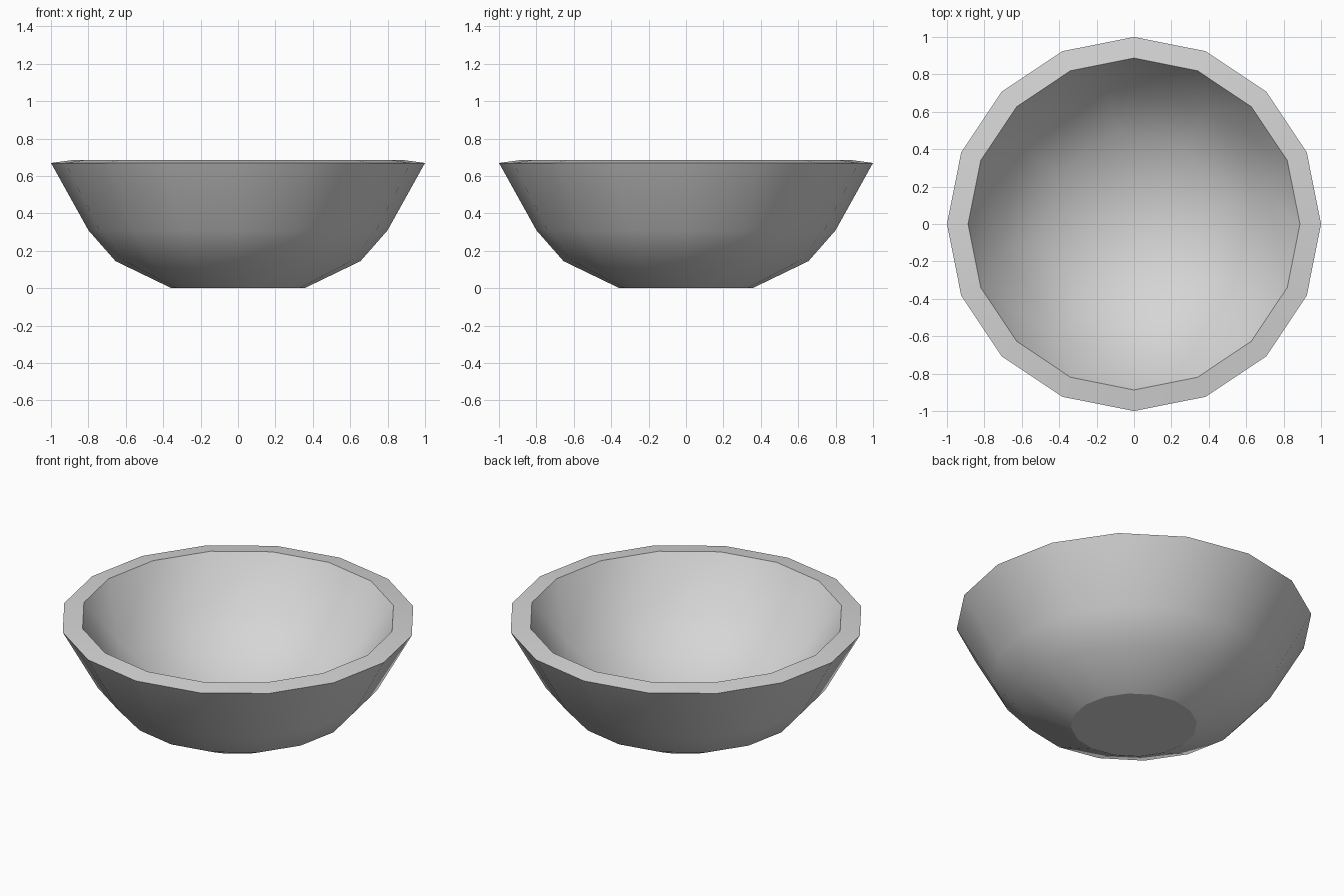
import bpy, bmesh, math

cube = bpy.data.objects.get("Cube")
if cube:
    bpy.data.objects.remove(cube, do_unlink=True)

# Radius and height of each ring
OUTSIDE = [(0.355, 0), (0.655, 0.145), (0.80, 0.31), (1.0, 0.67), (0.887, 0.685)]
INSIDE = [(0.73, 0.39), (0.50, 0.22), (0.225, 0.11)]

bm = bmesh.new()


def make_ring(radius, height, sides, turn=0):
    angles = [turn + math.tau * i / sides for i in range(sides)]
    return [bm.verts.new((radius * math.cos(a), radius * math.sin(a), height)) for a in angles]


def bridge(rings):
    for low, high in zip(rings, rings[1:]):
        for i in range(len(low)):
            j = (i + 1) % len(low)
            bm.faces.new((low[i], low[j], high[j], high[i]))


# Sixteen-sided outer wall and rim
outer = [make_ring(r, z, 16) for r, z in OUTSIDE]
bridge(outer)
foot = bm.faces.new(outer[0][::-1])

# Eight-sided hollow, turned half a rim step
inner = [make_ring(r, z, 8, math.tau / 32) for r, z in INSIDE]
bridge(inner)
bm.faces.new(inner[-1])

# Upper inner wall: two rim corners meet each corner of the hollow
rim, hollow = outer[-1], inner[0]
for k in range(8):
    bm.faces.new((rim[2 * k], rim[2 * k + 1], hollow[k]))
    bm.faces.new((rim[2 * k + 1], rim[(2 * k + 2) % 16], hollow[(k + 1) % 8], hollow[k]))

bmesh.ops.recalc_face_normals(bm, faces=bm.faces)
bm.edges.index_update()
foot_edges = [e.index for e in foot.edges]
mesh = bpy.data.meshes.new("bowl")
bm.to_mesh(mesh)
bm.free()
bowl = bpy.data.objects.new("bowl", mesh)
bpy.context.collection.objects.link(bowl)

# Plain grey
grey = bpy.data.materials.new("light grey")
grey.use_nodes = True
colour = (0.67, 0.67, 0.67, 1)
grey.diffuse_color = colour
grey.node_tree.nodes["Principled BSDF"].inputs["Base Color"].default_value = colour
mesh.materials.append(grey)

# Smooth walls with a crisp rim and foot
bpy.ops.object.select_all(action="DESELECT")
bowl.select_set(True)
bpy.context.view_layer.objects.active = bowl
bpy.ops.object.shade_smooth_by_angle(angle=math.radians(50))
for index in foot_edges:
    mesh.edges[index].use_edge_sharp = True
